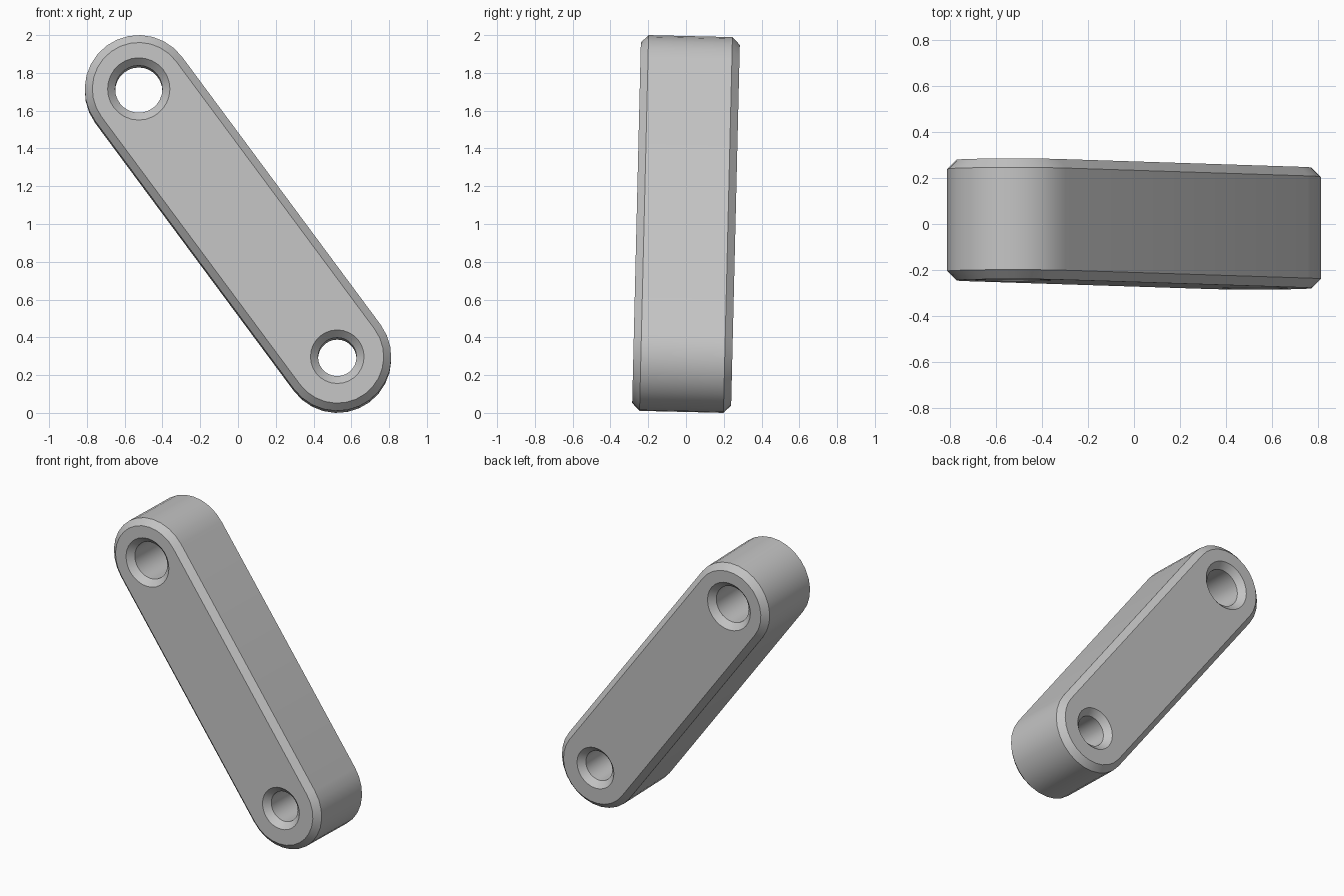
import bpy, bmesh, math
from mathutils import Vector, Matrix

cube = bpy.data.objects.get("Cube")
if cube:
    bpy.data.objects.remove(cube, do_unlink=True)

TOP = Vector((-0.5255, 0, 0.709))     # centre of the upper eye; the lower one is opposite
RADIUS, HALF, CHAMFER = 0.286, 0.262, 0.04
BORES = [(TOP, 0.125), (-TOP, 0.102)]
ARC = 14
AXIS = math.atan2(TOP.z, TOP.x)

# Chamfered profile from front to back: (radius change, depth)
DEPTHS = [(1, -HALF), (0, CHAMFER - HALF), (0, HALF - CHAMFER), (1, HALF)]


def polar(centre, radius, angle, y):
    return centre + Vector((radius * math.cos(angle), y, radius * math.sin(angle)))


def outline(radius, y):
    """Rounded-end bar outline."""
    points = []
    for centre, start in ((TOP, AXIS - math.pi / 2), (-TOP, AXIS + math.pi / 2)):
        points += [polar(centre, radius, start + math.pi * i / ARC, y) for i in range(ARC + 1)]
    return points


def circle(centre, radius, y):
    return [polar(centre, radius, math.tau * i / (2 * ARC), y) for i in range(2 * ARC)]


def loft(bm, loops):
    """Join successive closed loops with quads; return the first and last edge loops."""
    rings = [[bm.verts.new(p) for p in loop] for loop in loops]
    n = len(rings[0])
    for a, b in zip(rings, rings[1:]):
        for i in range(n):
            j = (i + 1) % n
            bm.faces.new((a[i], a[j], b[j], b[i]))
    return [[bm.edges.get((r[i], r[(i + 1) % n])) for i in range(n)]
            for r in (rings[0], rings[-1])]


bm = bmesh.new()
# Outer wall narrows at both faces, bores widen into countersinks
walls = [loft(bm, [outline(RADIUS - CHAMFER * k, y) for k, y in DEPTHS])]
for centre, radius in BORES:
    walls.append(loft(bm, [circle(centre, radius + CHAMFER * k, y) for k, y in DEPTHS]))

# Flat front and back faces around the bores
for side, direction in ((0, -1), (1, 1)):
    edges = [e for wall in walls for e in wall[side]]
    bmesh.ops.triangle_fill(bm, edges=edges, use_beauty=True, normal=(0, direction, 0))
bmesh.ops.recalc_face_normals(bm, faces=bm.faces)

# Slight backward lean, standing on the ground
bm.transform(Matrix.Translation((0, 0, 1)) @ Matrix.Rotation(-0.024, 4, "X"))
mesh = bpy.data.meshes.new("link_bar")
bm.to_mesh(mesh)
bm.free()

grey = bpy.data.materials.new("plain grey")
grey.use_nodes = True
grey.diffuse_color = (0.55, 0.55, 0.55, 1)
grey.node_tree.nodes["Principled BSDF"].inputs["Base Color"].default_value = grey.diffuse_color
mesh.materials.append(grey)

link_bar = bpy.data.objects.new("link_bar", mesh)
bpy.context.collection.objects.link(link_bar)
bpy.context.view_layer.objects.active = link_bar
link_bar.select_set(True)
bpy.ops.object.shade_smooth_by_angle(angle=math.radians(30))
